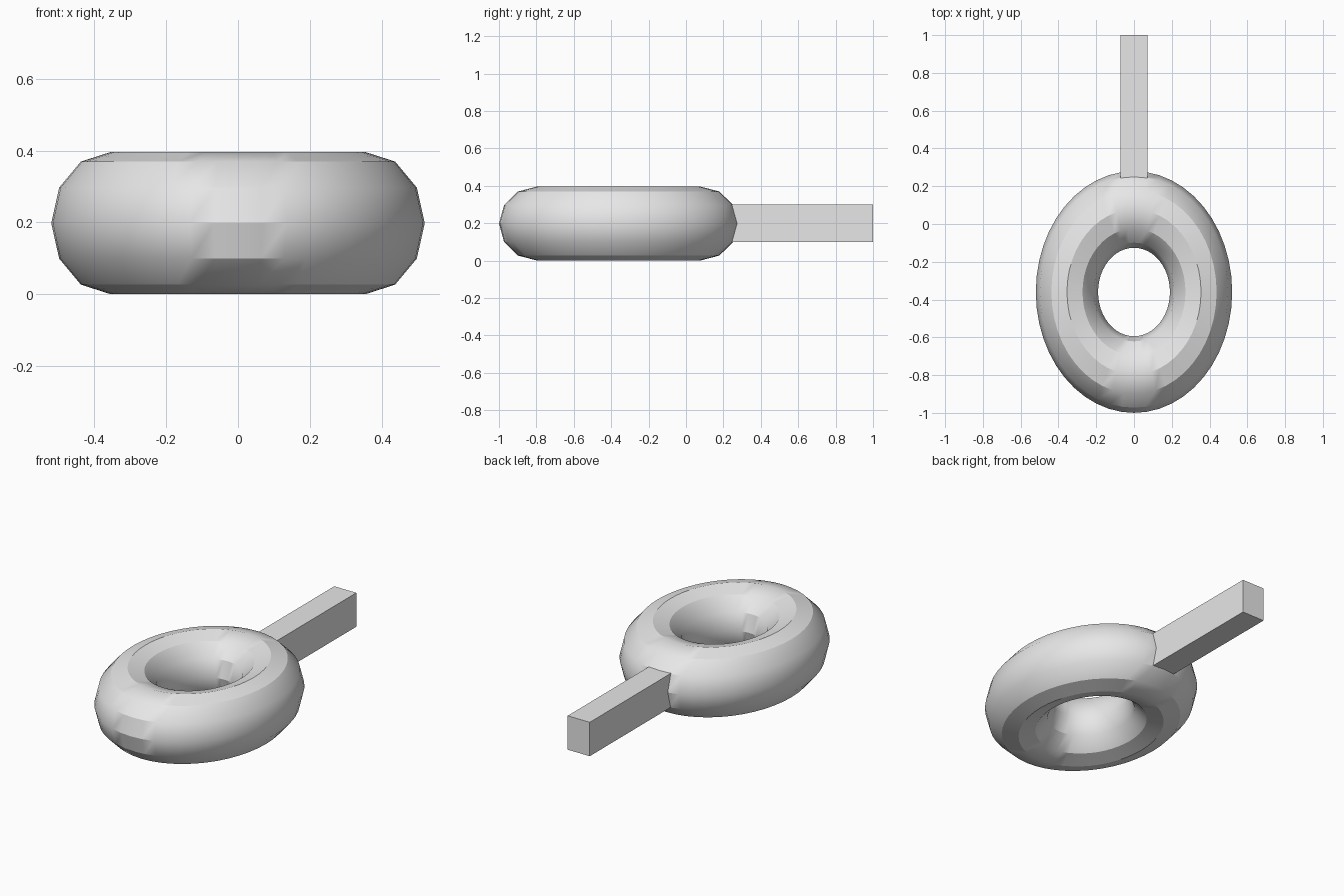
import bpy
import math
from mathutils import Matrix

default = bpy.data.objects.get("Cube")
if default:
    bpy.data.objects.remove(default, do_unlink=True)

# Single grey material
grey = bpy.data.materials.new("light_grey")
grey.use_nodes = True
colour = (0.8, 0.8, 0.8, 1.0)
grey.diffuse_color = colour
grey.node_tree.nodes["Principled BSDF"].inputs["Base Color"].default_value = colour


def finish(name, scale, location):
    """Name the active object, bake its size and position, and colour it."""
    obj = bpy.context.object
    obj.name = name
    obj.data.name = name
    obj.data.transform(Matrix.Diagonal((*scale, 1.0)))
    obj.location = location
    obj.data.materials.append(grey)
    return obj


# Oval ring: a twelve-sided tube, stretched front to back
bpy.ops.mesh.primitive_torus_add(
    major_segments=48, minor_segments=12, major_radius=1.0, minor_radius=0.464)
finish("ring", (0.355, 0.437, 0.426), (0, -0.36, 0.198))
bpy.ops.object.shade_smooth_by_angle(angle=math.radians(30))

# Square bar handle, starting inside the ring and reaching the back
bpy.ops.mesh.primitive_cube_add(size=1.0)
finish("handle", (0.144, 0.85, 0.2), (0, 0.575, 0.2))
